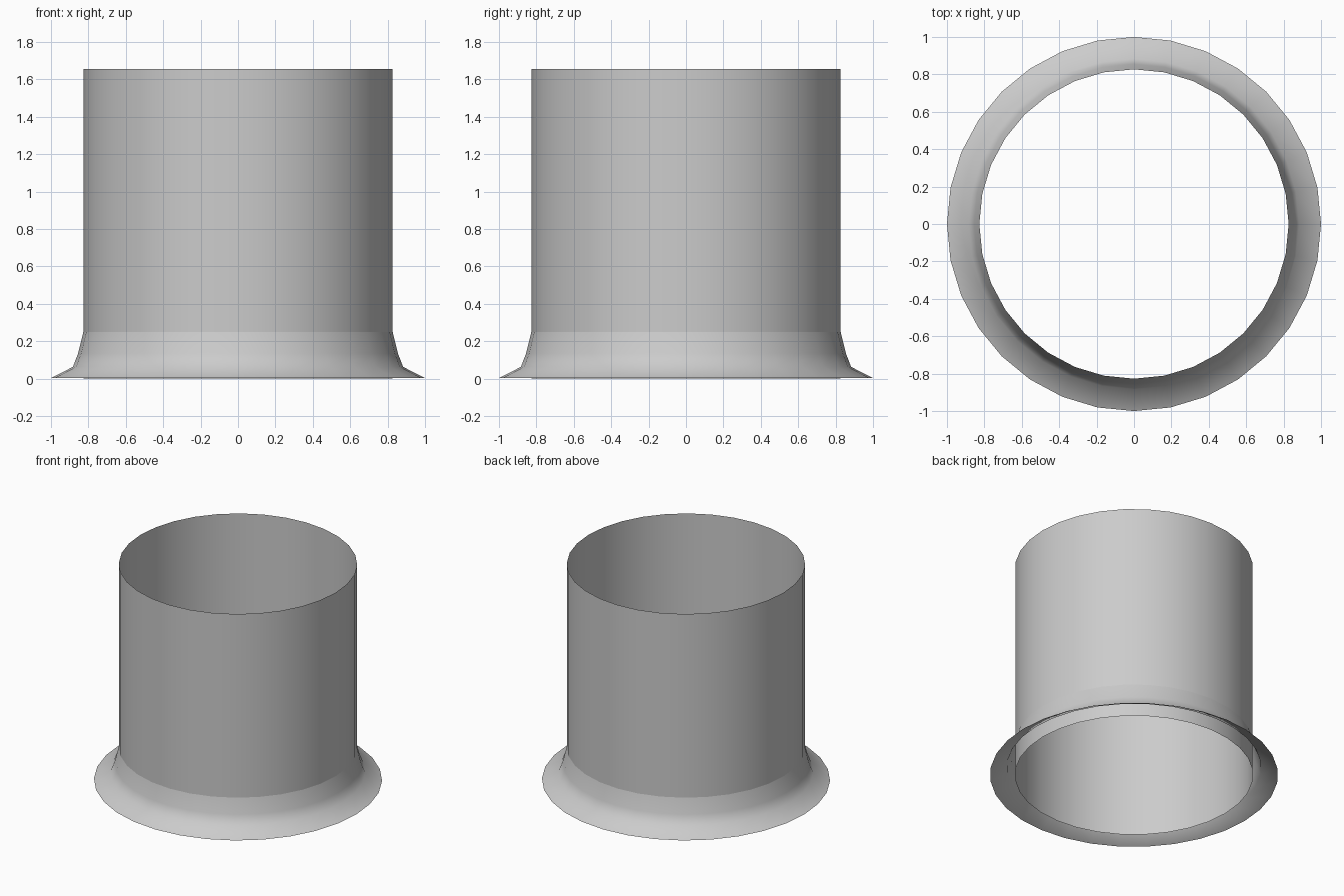
import bpy, bmesh, math

if "Cube" in bpy.data.objects:
    bpy.data.objects.remove(bpy.data.objects["Cube"])

SIDES = 32


def lathe(name, profile):
    """Revolve (radius, z) points into an open sheet around z."""
    bm = bmesh.new()
    rings = []
    for r, z in profile:
        rings.append([bm.verts.new((r * math.cos(2 * math.pi * i / SIDES),
                                    r * math.sin(2 * math.pi * i / SIDES), z))
                      for i in range(SIDES)])
    for low, high in zip(rings, rings[1:]):
        for i in range(SIDES):
            j = (i + 1) % SIDES
            bm.faces.new((low[i], low[j], high[j], high[i]))
    mesh = bpy.data.meshes.new(name)
    bm.to_mesh(mesh)
    bm.free()
    obj = bpy.data.objects.new(name, mesh)
    bpy.context.collection.objects.link(obj)
    bpy.ops.object.select_all(action='DESELECT')
    obj.select_set(True)
    bpy.context.view_layer.objects.active = obj
    bpy.ops.object.shade_smooth_by_angle(angle=math.radians(50))
    return obj


# Straight open pipe, running down to the ground
lathe("pipe", [(0.827, 0.0), (0.827, 1.656)])

# Flared skirt around the pipe foot, hollow underneath
lathe("flashing_skirt", [(1.0, 0.003), (0.883, 0.063), (0.855, 0.135), (0.827, 0.25)])
